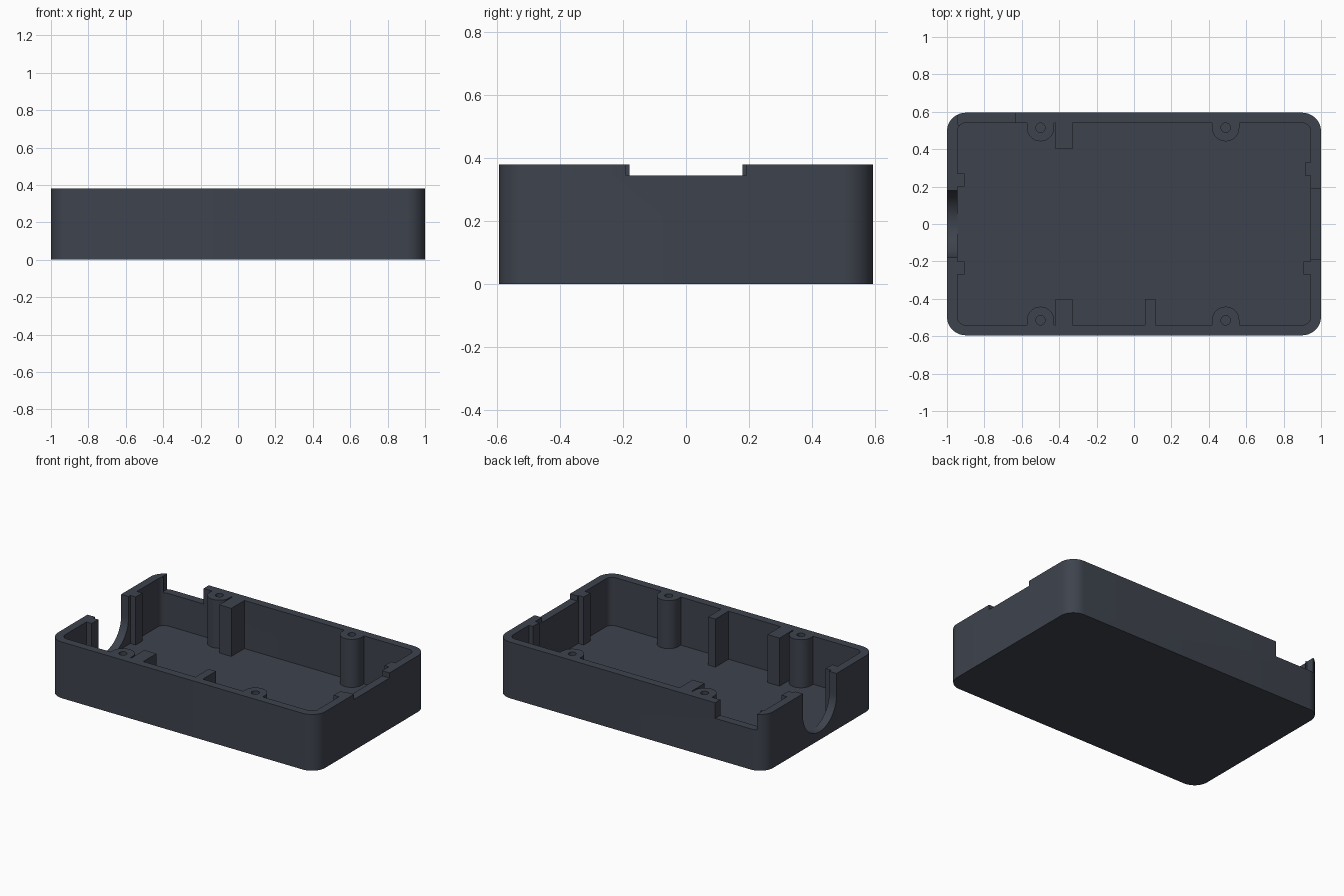
import bpy, bmesh
from math import pi, cos, sin

cube = bpy.data.objects.get("Cube")
if cube:
    bpy.data.objects.remove(cube)

HALF_X, HALF_Y, HEIGHT = 1.0, 0.595, 0.38
WALL, FLOOR = 0.055, 0.055
IN_X, IN_Y = HALF_X - WALL, HALF_Y - WALL

slate = bpy.data.materials.new("dark_slate_plastic")
slate.use_nodes = True
slate.diffuse_color = (0.048, 0.056, 0.074, 1)
slate.node_tree.nodes["Principled BSDF"].inputs["Base Color"].default_value = slate.diffuse_color


def arc(cx, cy, r, start, end, steps):
    angles = [start + (end - start) * i / steps for i in range(steps + 1)]
    return [(cx + r * cos(a), cy + r * sin(a)) for a in angles]


def rounded_rect(hx, hy, r):
    pts = []
    for i, (sx, sy) in enumerate([(1, 1), (-1, 1), (-1, -1), (1, -1)]):
        pts += arc(sx * (hx - r), sy * (hy - r), r, i * pi / 2, (i + 1) * pi / 2, 12)
    return pts


def rect(x0, x1, y0, y1):
    return [(x0, y0), (x1, y0), (x1, y1), (x0, y1)]


def prism(name, outline, low, high, axis="z"):
    """Extrude an outline along z, or a (y, z) outline along x."""
    bm = bmesh.new()
    place = (lambda p: (p[0], p[1], low)) if axis == "z" else (lambda p: (low, p[0], p[1]))
    face = bm.faces.new([bm.verts.new(place(p)) for p in outline])
    new = bmesh.ops.extrude_face_region(bm, geom=[face])["geom"]
    move = (0, 0, high - low) if axis == "z" else (high - low, 0, 0)
    bmesh.ops.translate(bm, vec=move, verts=[v for v in new if isinstance(v, bmesh.types.BMVert)])
    bmesh.ops.recalc_face_normals(bm, faces=bm.faces)
    mesh = bpy.data.meshes.new(name)
    bm.to_mesh(mesh)
    bm.free()
    mesh.materials.append(slate)
    obj = bpy.data.objects.new(name, mesh)
    bpy.context.collection.objects.link(obj)
    return obj


def activate(obj):
    bpy.ops.object.select_all(action="DESELECT")
    obj.select_set(True)
    bpy.context.view_layer.objects.active = obj


def cut(obj, cutter):
    cutter.hide_render = True
    mod = obj.modifiers.new("cut", "BOOLEAN")
    mod.operation, mod.solver, mod.object = "DIFFERENCE", "EXACT", cutter
    activate(obj)
    bpy.ops.object.modifier_apply(modifier=mod.name)
    bpy.data.objects.remove(cutter)


def smooth(obj):
    activate(obj)
    bpy.ops.object.shade_smooth_by_angle(angle=pi / 6)


# Open tray with rounded corners
tray = prism("case_tray", rounded_rect(HALF_X, HALF_Y, 0.1), 0, HEIGHT)
cut(tray, prism("cavity_cutter", rounded_rect(IN_X, IN_Y, 0.045), FLOOR, 0.6))

# Round-bottomed cable opening in one end wall
R = 0.18
u_shape = arc(0, FLOOR + R, R, pi, 2 * pi, 32) + [(R, 0.6), (-R, 0.6)]
cut(tray, prism("cable_cutter", u_shape, -1.1, -IN_X + 0.01, "x"))

# Shallow notch in the other end, deeper notch in the back wall
cut(tray, prism("end_notch_cutter", rect(IN_X - 0.01, 1.1, -0.19, 0.19), 0.345, 0.6))
cut(tray, prism("back_notch_cutter", rect(-0.94, -0.635, IN_Y - 0.01, 0.7), 0.275, 0.6))
smooth(tray)

# Screw posts against the long walls
for side, label in ((1, "back"), (-1, "front")):
    for x, hand in ((-0.5, "right"), (0.49, "left")):
        y = side * 0.515
        outline = arc(x, y, 0.073, 0, -side * pi, 24)
        outline += [(x - 0.073, side * IN_Y), (x + 0.073, side * IN_Y)]
        post = prism(f"screw_post_{label}_{hand}", outline, FLOOR, HEIGHT)
        cut(post, prism("hole_cutter", arc(x, y, 0.025, 0, 2 * pi * 23 / 24, 23), 0.18, 0.6))
        smooth(post)

# Support blocks on the long walls
prism("support_block_back", rect(-0.42, -0.33, 0.40, IN_Y), FLOOR, HEIGHT)
prism("support_block_front", rect(-0.42, -0.33, -IN_Y, -0.40), FLOOR, HEIGHT)
prism("support_rib_front", rect(0.06, 0.115, -IN_Y, -0.40), FLOOR, HEIGHT)

# Small guide ribs on the end walls
for label, side, y0 in (("right_back", -1, 0.20), ("right_front", -1, -0.27),
                        ("left_back", 1, 0.26), ("left_front", 1, -0.27)):
    x0, x1 = sorted((side * IN_X, side * (0.915 if y0 == 0.26 else 0.905)))
    prism(f"guide_rib_{label}", rect(x0, x1, y0, y0 + 0.07), FLOOR, HEIGHT)
